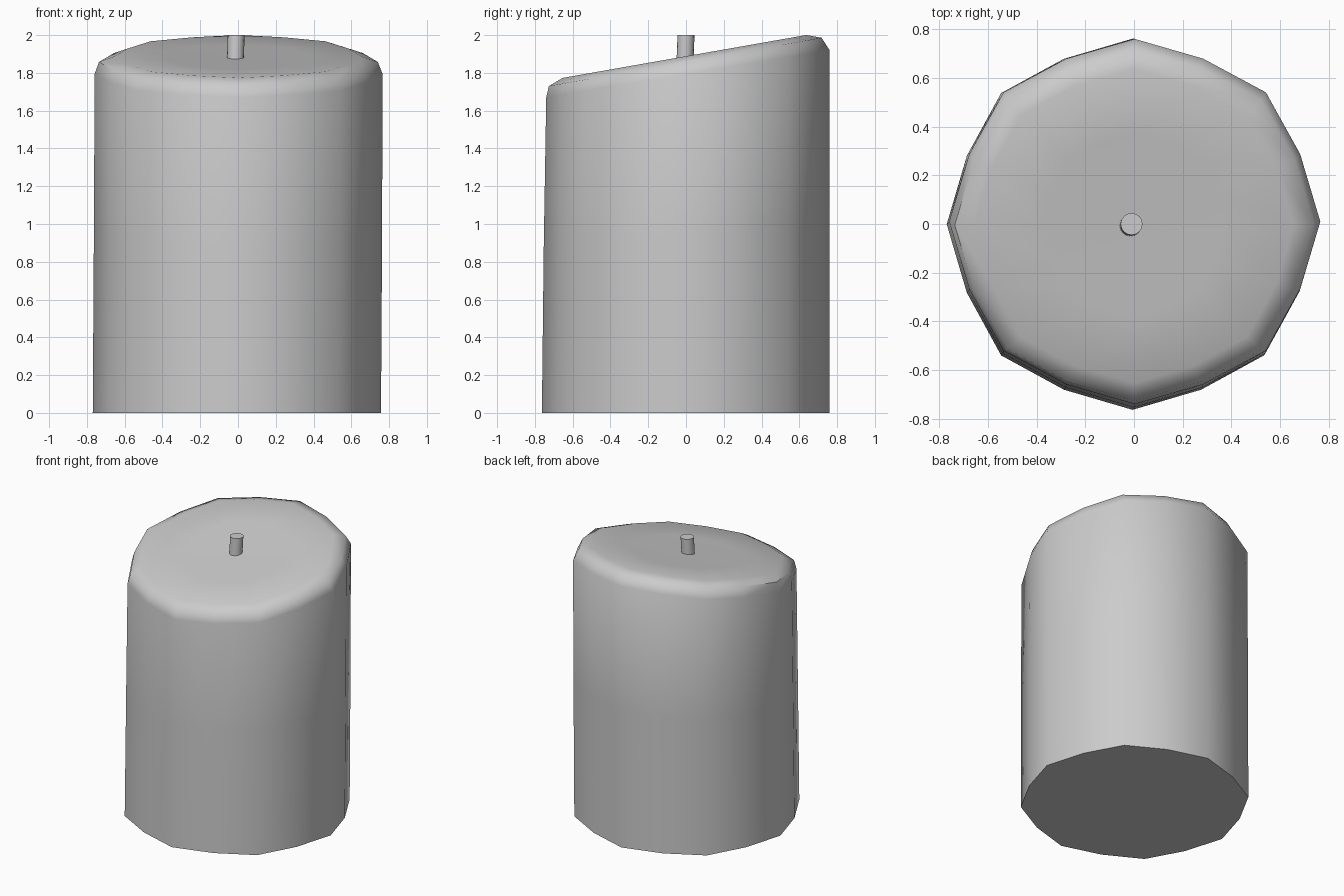
import bpy, bmesh
from math import sin, cos, pi, radians

if "Cube" in bpy.data.objects:
    bpy.data.objects.remove(bpy.data.objects["Cube"])


def ring(bm, n, cx, cy, cz, rx, ry, slope=0.0, flat=1.0):
    """Ring of n vertices tilted along y; odd vertices pulled in by flat."""
    verts = []
    for i in range(n):
        a = 2 * pi * i / n
        k = flat if i % 2 else 1.0
        x, y = rx * k * cos(a), ry * k * sin(a)
        verts.append(bm.verts.new((cx + x, cy + y, cz + slope * y)))
    return verts


def loft(name, n, rings, flat=1.0, centre=None):
    """Join rings into a closed solid, with an optional centre point on top."""
    bm = bmesh.new()
    loops = [ring(bm, n, *r, flat=flat) for r in rings]
    for lo, hi in zip(loops, loops[1:]):
        for i in range(n):
            j = (i + 1) % n
            bm.faces.new((lo[i], lo[j], hi[j], hi[i]))
    bm.faces.new(loops[0][::-1])
    if centre:
        tip = bm.verts.new(centre)
        for i in range(n):
            bm.faces.new((loops[-1][i], loops[-1][(i + 1) % n], tip))
    else:
        bm.faces.new(loops[-1])
    bmesh.ops.recalc_face_normals(bm, faces=bm.faces)
    mesh = bpy.data.meshes.new(name)
    bm.to_mesh(mesh)
    bm.free()
    obj = bpy.data.objects.new(name, mesh)
    bpy.context.collection.objects.link(obj)
    bpy.ops.object.select_all(action='DESELECT')
    obj.select_set(True)
    bpy.context.view_layer.objects.active = obj
    bpy.ops.object.shade_smooth_by_angle(angle=radians(50))
    return obj


# Candle body: slightly leaning wall, rounded rim, slanted top
# each ring: centre x, y, z, radius x, y, slope
loft("candle_body", 16, [
    (-0.006, -0.001, 0.0, 0.763, 0.762, 0.0),
    (0.000, 0.004, 0.95, 0.763, 0.757, 0.08),
    (0.003, 0.010, 1.795, 0.762, 0.750, 0.167),
    (0.002, -0.004, 1.858, 0.738, 0.722, 0.177),
    (0.000, -0.008, 1.887, 0.655, 0.645, 0.176),
    (-0.002, -0.004, 1.884, 0.380, 0.375, 0.176),
], flat=0.965, centre=(-0.01, 0.0, 1.882))

# Wick: short, slightly leaning cylinder sunk into the top
loft("wick", 16, [
    (-0.015, -0.006, 1.84, 0.045, 0.045, 0.0),
    (-0.010, 0.000, 2.0, 0.045, 0.045, 0.0),
])
